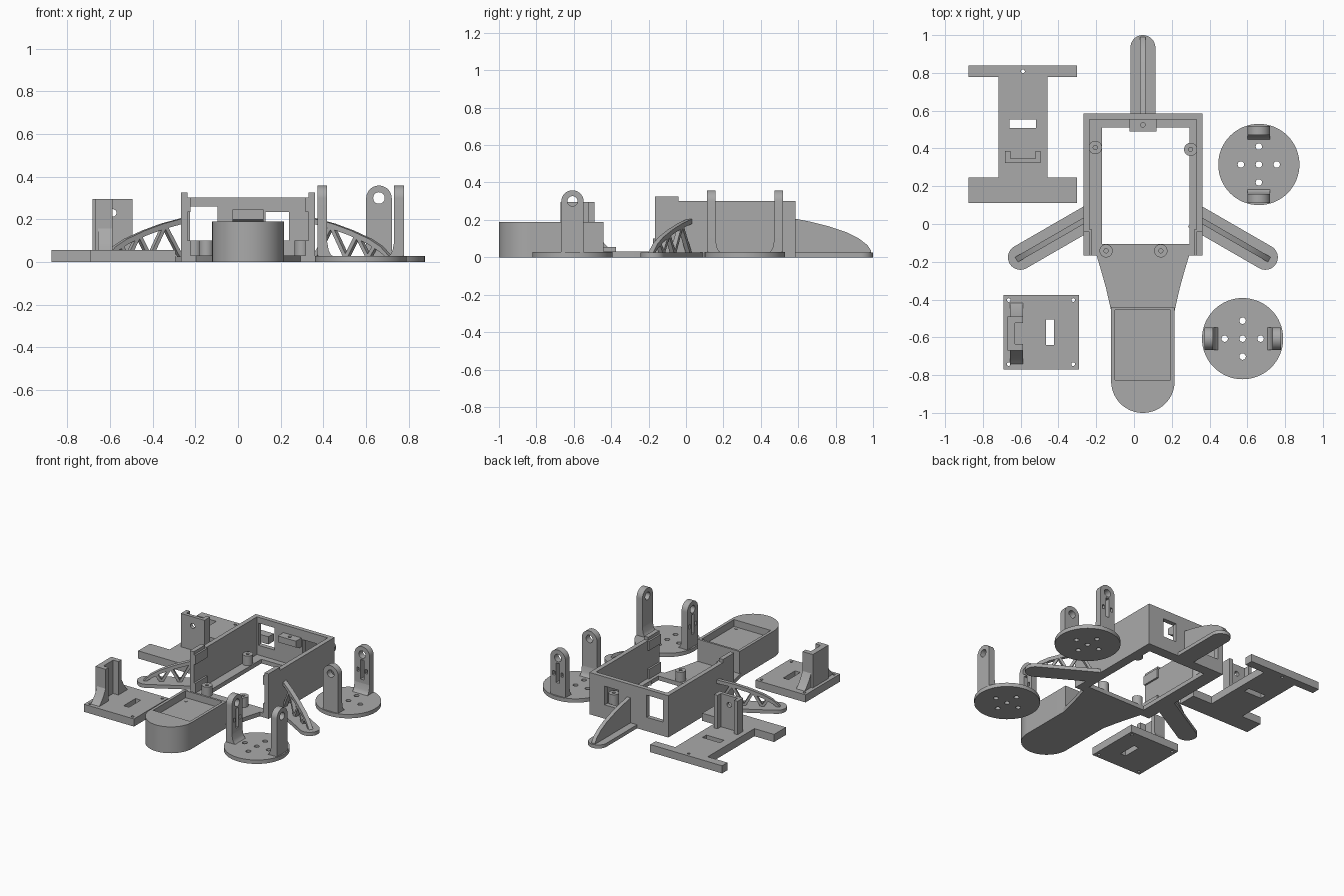
import bpy, bmesh
from math import cos, sin, pi, radians
from mathutils import Matrix, Vector

cube = bpy.data.objects.get("Cube")
if cube:
    bpy.data.objects.remove(cube)

grey = bpy.data.materials.new("plain_grey")
grey.use_nodes = True
grey.diffuse_color = (0.4, 0.4, 0.4, 1)
grey.node_tree.nodes["Principled BSDF"].inputs["Base Color"].default_value = (0.4, 0.4, 0.4, 1)

FLAT = Matrix.Identity(4)


def upright(x, y, heading):
    """Frame whose u runs along the heading, v runs up and w runs sideways."""
    return (Matrix.Translation((x, y, 0)) @ Matrix.Rotation(heading, 4, 'Z')
            @ Matrix.Rotation(pi / 2, 4, 'X'))


def arc(cx, cy, r, a0, a1, n=24):
    return [(cx + r * cos(radians(a0 + (a1 - a0) * i / n)),
             cy + r * sin(radians(a0 + (a1 - a0) * i / n))) for i in range(n + 1)]


def circle(x, y, r, n=32):
    return arc(x, y, r, 0, 360, n)[:-1]


def rect(x0, x1, y0, y1):
    return [(x0, y0), (x1, y0), (x1, y1), (x0, y1)]


def bar(p, q, t):
    """Outline of a straight bar of thickness t from p to q."""
    p, q = Vector(p), Vector(q)
    n = (q - p).orthogonal().normalized() * t / 2
    return [tuple(v) for v in (p + n, p - n, q - n, q + n)]


def mesh_object(name, prisms):
    bm = bmesh.new()
    for pts, a, b, m in prisms:
        low = [bm.verts.new(m @ Vector((u, v, a))) for u, v in pts]
        top = [bm.verts.new(m @ Vector((u, v, b))) for u, v in pts]
        bm.faces.new(low)
        bm.faces.new(top)
        for i in range(len(pts)):
            j = (i + 1) % len(pts)
            bm.faces.new((low[i], low[j], top[j], top[i]))
    bmesh.ops.recalc_face_normals(bm, faces=bm.faces)
    me = bpy.data.meshes.new(name)
    bm.to_mesh(me)
    bm.free()
    ob = bpy.data.objects.new(name, me)
    bpy.context.collection.objects.link(ob)
    me.materials.append(grey)
    return ob


def part(name, prisms, cuts=()):
    """Solid made of prisms (outline, from, to, frame), less the cut prisms."""
    ob = mesh_object(name, prisms)
    bpy.ops.object.select_all(action='DESELECT')
    ob.select_set(True)
    bpy.context.view_layer.objects.active = ob
    if cuts:
        cutter = mesh_object(name + "_cutter", cuts)
        cutter.hide_render = True
        mod = ob.modifiers.new("cut", 'BOOLEAN')
        mod.operation = 'DIFFERENCE'
        mod.solver = 'EXACT'
        mod.object = cutter
        bpy.ops.object.modifier_apply(modifier=mod.name)
        bpy.data.objects.remove(cutter)
    bpy.ops.object.shade_smooth_by_angle(angle=radians(30))
    return ob


def hole(x, y, r, a=-0.1, b=0.5):
    return (circle(x, y, r, 20), a, b, FLAT)


# Body frame: floor ring, side walls with raised front ends, back wall
MID = 0.047
L, R, FRONT, BACK, WALL = -0.268, 0.362, -0.167, 0.585, 0.032
part("body_floor", [(rect(L, R, FRONT, BACK), 0, 0.03, FLAT)],
     [(rect(-0.17, 0.295, -0.105, 0.51), -0.1, 0.1, FLAT)])
side_profile = [(FRONT, 0), (BACK, 0), (BACK, 0.302), (-0.04, 0.302), (-0.04, 0.325), (FRONT, 0.325)]
for name, x, s in (("right", L, 1), ("left", R, -1)):
    part(name + "_side_wall", [(side_profile, -WALL / 2, WALL / 2,
                                upright(x + s * WALL / 2, 0, pi / 2))])
    inner = sorted((x + s * WALL, x + s * 0.045))
    for tag, z0, z1 in (("lower", 0.03, 0.1), ("upper", 0.235, 0.302)):
        part(f"{name}_{tag}_front_rib", [(rect(*inner, FRONT, -0.03), z0, z1, FLAT)])
back = upright(0, BACK - WALL / 2, 0)
part("back_wall", [(rect(L, R, 0, 0.302), -WALL / 2, WALL / 2, back)],
     [(rect(-0.225, -0.095, 0.1, 0.26), -0.1, 0.1, back),
      (rect(0.13, 0.24, 0.1, 0.235), -0.1, 0.1, back)])
part("back_wall_lug", [([(0.49, 0.2), (0.49, 0.245), (0.56, 0.245), (0.56, 0.18), (0.53, 0.18)],
                        -0.072, 0.072, upright(MID, 0, pi / 2))],
     [hole(MID, 0.525, 0.012)])

# Screw posts
for i, (x, y) in enumerate([(-0.205, 0.405), (0.3, 0.395), (-0.148, -0.142), (0.142, -0.142)]):
    part(f"screw_post_{i + 1}", [(circle(x, y, 0.035), 0, 0.1, FLAT)], [hole(x, y, 0.011, 0.04)])

# Neck and front pod with a shallow tray
half_neck = [(0.245, FRONT), (0.22, -0.25), (0.195, -0.34), (0.168, -0.46)]
part("neck", [([(MID + w, y) for w, y in half_neck] +
               [(MID - w, y) for w, y in reversed(half_neck)], 0, 0.03, FLAT)])
part("front_pod", [([(MID + 0.168, -0.44), (MID - 0.168, -0.44)] +
                    arc(MID, -0.832, 0.168, 180, 360, 40), 0, 0.19, FLAT)],
     [(rect(MID - 0.147, MID + 0.147, -0.825, -0.455), 0.14, 0.3, FLAT)] +
     [hole(MID + sx * 0.113, y, 0.009, 0.1, 0.139) for sx in (-1, 1) for y in (-0.5, -0.8)])
for i, (sx, y) in enumerate([(-1, -0.5), (1, -0.5), (-1, -0.8), (1, -0.8)]):
    part(f"tray_stud_{i + 1}", [(circle(MID + sx * 0.113, y, 0.009, 16), 0.138, 0.143, FLAT)])


# Outrigger feet
def foot_pad(name, x, y, heading, length):
    m = Matrix.Translation((x, y, 0)) @ Matrix.Rotation(heading, 4, 'Z')
    part(name, [([(-0.05, 0.066), (-0.05, -0.066)] + arc(length, 0, 0.066, -90, 90), 0, 0.026, m)])


foot_pad("back_foot", MID, BACK, pi / 2, 0.349)
fin = [(-0.01, 0.01), (0.405, 0.01), (0.405, 0.035), (0.385, 0.065), (0.34, 0.1),
       (0.27, 0.135), (0.18, 0.165), (0.09, 0.188), (-0.01, 0.208)]
part("back_foot_fin", [(fin, -0.014, 0.014, upright(MID, BACK, pi / 2))])

arch = [(-0.02, 0.208), (0.1, 0.18), (0.2, 0.148), (0.3, 0.108), (0.36, 0.073), (0.415, 0.02)]
arch_inner = [(u - 0.006, max(v - 0.024, 0.01)) for u, v in reversed(arch)]
zigzag = [(0.0, 0.02), (0.09, 0.17), (0.17, 0.02), (0.23, 0.125), (0.29, 0.02), (0.33, 0.08)]
for name, x, heading in (("right", L, pi + pi / 6), ("left", R, -pi / 6)):
    m = upright(x, 0.016, heading)
    foot_pad(name + "_foot", x, 0.016, heading, 0.385)
    part(name + "_foot_arch", [(arch + arch_inner, -0.015, 0.015, m)])
    part(name + "_foot_braces", [(bar(p, q, 0.018), -0.013, 0.013, m)
                                 for p, q in zip(zigzag, zigzag[1:])])


# Round pivot plates, each with two ears; the second ear is slotted
def pivot_plate(name, x, y, heading):
    part(name + "_disc", [(circle(x, y, 0.215, 64), 0, 0.028, FLAT)],
         [hole(x, y, 0.017)] +
         [hole(x + 0.095 * cos(a), y + 0.095 * sin(a), 0.017) for a in (0, pi / 2, pi, 3 * pi / 2)])
    for i, inward in enumerate((heading + pi, heading)):
        ex, ey = x - 0.18 * cos(inward), y - 0.18 * sin(inward)
        m = upright(ex, ey, inward + pi / 2)
        cuts = [(circle(0, 0.3, 0.027), -0.1, 0.1, m)]
        if i:
            cuts += [(rect(-0.014, 0.014, 0.12, 0.262), -0.1, 0.1, m),
                     (rect(0.024, 0.042, 0.17, 0.2), -0.1, 0.1, m),
                     (rect(-0.042, -0.024, 0.17, 0.2), -0.1, 0.1, m)]
        part(f"{name}_ear_{i + 1}", [([(-0.06, 0.01)] + [(0.06, 0.01)] +
                                      arc(0, 0.298, 0.06, 0, 180), -0.023, 0.023, m)], cuts)
        flare = [(0, 0.02), (0.058, 0.02), (0.04, 0.035), (0.03, 0.055), (0.022, 0.1), (0, 0.1)]
        part(f"{name}_ear_fillet_{i + 1}", [(flare, -0.06, 0.06, upright(ex, ey, inward))])


pivot_plate("back_pivot", 0.661, 0.315, -pi / 2)
pivot_plate("front_pivot", 0.575, -0.607, 0)

# Square mounting plate with a channel bracket
part("square_plate", [(rect(-0.692, -0.292, -0.77, -0.375), 0, 0.055, FLAT)],
     [(rect(-0.465, -0.423, -0.64, -0.505), -0.1, 0.2, FLAT)] +
     [hole(x, y, 0.01) for x in (-0.663, -0.322) for y in (-0.742, -0.403)])
part("square_plate_bracket", [
    ([(-0.67, -0.67), (-0.588, -0.67), (-0.588, -0.635), (-0.63, -0.635),
      (-0.63, -0.525), (-0.588, -0.525), (-0.588, -0.49), (-0.67, -0.49)], 0.05, 0.296, FLAT)],
    [(circle(-0.58, 0.235, 0.016, 20), -0.3, 0.3, upright(0, 0, pi / 2))])
for name, y, heading in (("back", -0.495, pi / 2), ("front", -0.665, -pi / 2)):
    gusset = [(0, 0.05), (0.082, 0.05), (0.06, 0.072), (0.03, 0.11), (0, 0.165)]
    part(f"square_plate_{name}_gusset", [(gusset, -0.034, 0.034, upright(-0.622, y, heading))])

# Wide mounting plate with its own channel bracket
X = -0.588
outline = [(0.287, 0.11), (0.287, 0.245), (0.13, 0.245), (0.13, 0.777), (0.287, 0.777), (0.287, 0.838)]
part("wide_plate", [([(X + w, y) for w, y in outline] +
                     [(X - w, y) for w, y in reversed(outline)], 0, 0.055, FLAT)],
     [(rect(X - 0.07, X + 0.07, 0.507, 0.552), -0.1, 0.2, FLAT), hole(X, 0.808, 0.01)])
channel = [(0.094, 0.322), (0.094, 0.386), (0.066, 0.386), (0.066, 0.347)]
part("wide_plate_bracket", [([(X + w, y) for w, y in channel] +
                             [(X - w, y) for w, y in reversed(channel)], 0.05, 0.296, FLAT)],
     [(circle(X, 0.23, 0.018, 20), -0.5, 0.0, upright(0, 0, 0))])
